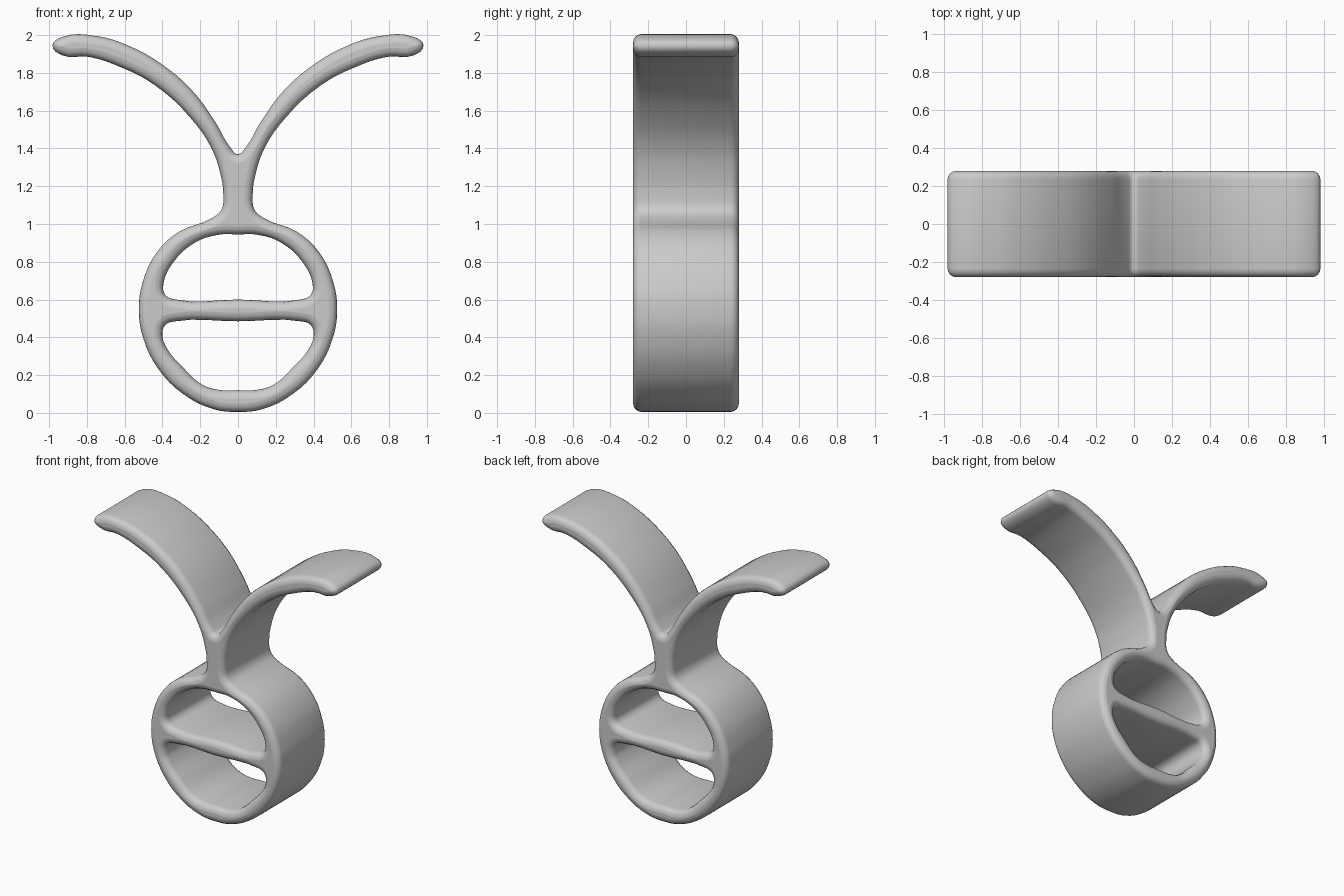
import bpy
import math

if "Cube" in bpy.data.objects:
    bpy.data.objects.remove(bpy.data.objects["Cube"], do_unlink=True)

HALF_DEPTH = 0.28
ROUNDING = 0.045

# Right halves of the profiles as (x, z); mirrored about x = 0
outline = [(0, 0.005), (0.13, 0.02), (0.29, 0.1), (0.42, 0.23), (0.5, 0.39),
           (0.525, 0.54), (0.505, 0.69), (0.43, 0.85), (0.31, 0.96), (0.14, 1.03),
           (0.088, 1.075), (0.078, 1.16), (0.092, 1.26), (0.14, 1.4), (0.25, 1.56),
           (0.44, 1.735), (0.62, 1.83), (0.79, 1.885), (0.93, 1.893), (0.982, 1.945),
           (0.93, 1.99), (0.75, 1.995), (0.57, 1.94), (0.41, 1.85), (0.25, 1.715),
           (0.12, 1.54), (0.04, 1.405), (0, 1.37)]
upper_hole = [(0, 0.6), (0.33, 0.6), (0.385, 0.625), (0.395, 0.68), (0.34, 0.8),
              (0.23, 0.9), (0.11, 0.942), (0, 0.945)]
lower_hole = [(0, 0.12), (0.1, 0.122), (0.19, 0.15), (0.29, 0.24), (0.375, 0.34),
              (0.4, 0.41), (0.385, 0.465), (0.33, 0.485), (0, 0.485)]


def add_loop(curve, half):
    """Add a closed smooth spline from a half profile and its mirror image."""
    points = half + [(-x, z) for x, z in reversed(half[1:-1])]
    spline = curve.splines.new("BEZIER")
    spline.bezier_points.add(len(points) - 1)
    for bp, (x, z) in zip(spline.bezier_points, points):
        bp.co = (x, z, 0)
        bp.handle_left_type = bp.handle_right_type = "AUTO"
    spline.use_cyclic_u = True
    spline.resolution_u = 4


# Ring with crossbar, neck and two curved arms as one rounded extrusion
curve = bpy.data.curves.new("forked_ring", "CURVE")
curve.dimensions = "2D"
curve.fill_mode = "BOTH"
for half in (outline, upper_hole, lower_hole):
    add_loop(curve, half)
curve.extrude = HALF_DEPTH - ROUNDING
curve.bevel_depth = ROUNDING
curve.bevel_resolution = 3
curve.offset = -ROUNDING

body = bpy.data.objects.new("forked_ring", curve)
bpy.context.collection.objects.link(body)
body.rotation_euler.x = math.radians(90)

# Plain grey
grey = bpy.data.materials.new("grey")
grey.use_nodes = True
colour = (0.6, 0.6, 0.6, 1)
grey.diffuse_color = colour
grey.node_tree.nodes["Principled BSDF"].inputs["Base Color"].default_value = colour
curve.materials.append(grey)

# Solid mesh with smooth shading
bpy.ops.object.select_all(action="DESELECT")
body.select_set(True)
bpy.context.view_layer.objects.active = body
bpy.ops.object.convert(target="MESH")
bpy.ops.object.transform_apply(location=False, rotation=True, scale=False)
bpy.ops.object.shade_smooth_by_angle(angle=math.radians(40))
